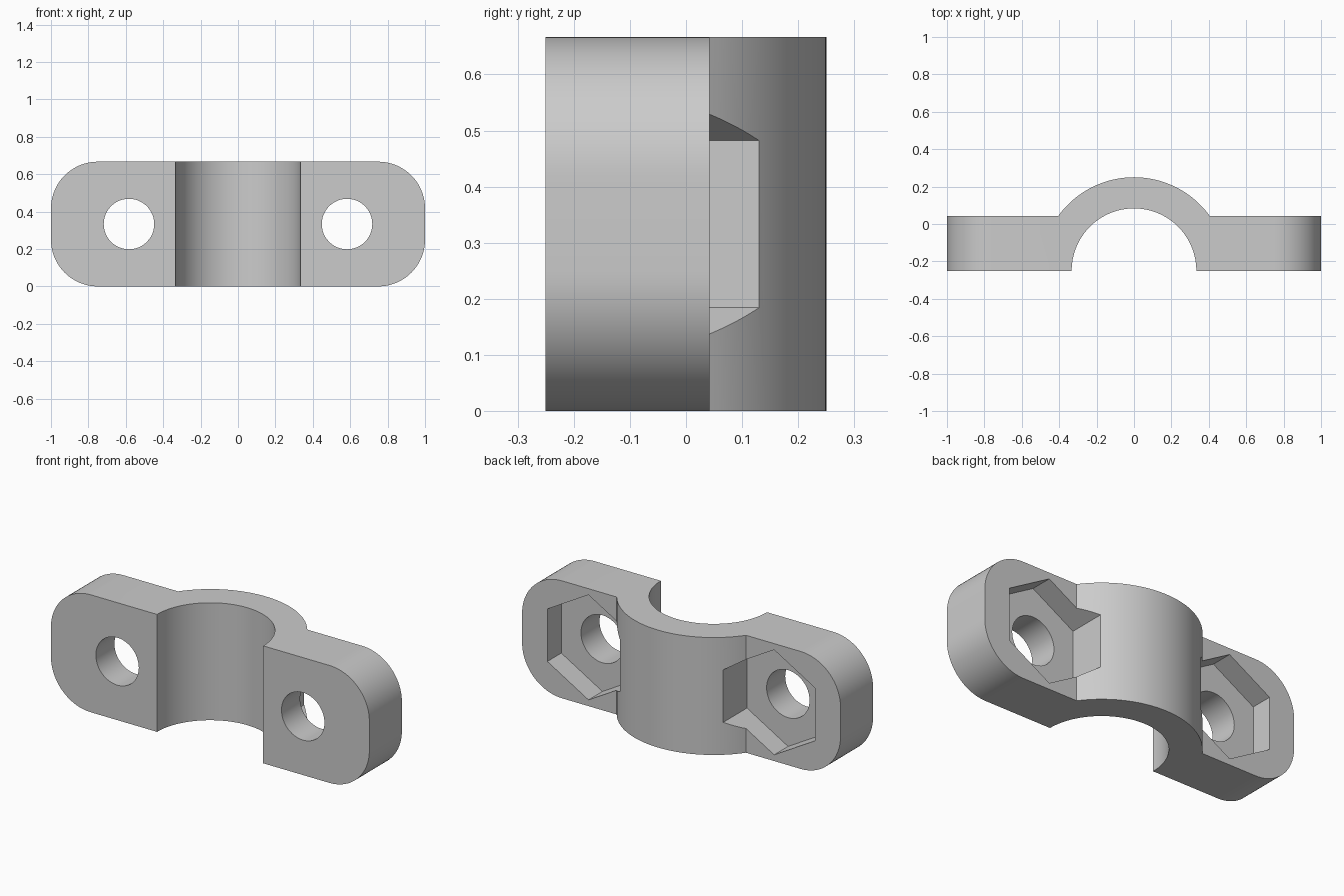
import bpy, bmesh
from math import sin, cos, pi, asin, sqrt
from mathutils import Vector

cube = bpy.data.objects.get("Cube")
if cube:
    bpy.data.objects.remove(cube, do_unlink=True)

HEIGHT = 2 / 3
BACK, FRONT = 0.042, -0.25      # ear faces along y
OUTER, INNER = 0.5, 1 / 3       # saddle radii, centred on the front plane
BOLT_X, MID_Z = 0.583, HEIGHT / 2
CORNER = 0.25

grey = bpy.data.materials.new("Grey plastic")
grey.use_nodes = True
colour = (0.6, 0.6, 0.6, 1)
grey.diffuse_color = colour
grey.node_tree.nodes["Principled BSDF"].inputs["Base Color"].default_value = colour


def arc(cx, cy, r, a0, a1, n):
    return [(cx + r * cos(a0 + (a1 - a0) * i / n),
             cy + r * sin(a0 + (a1 - a0) * i / n)) for i in range(n + 1)]


def prism(name, points, sweep):
    """Extrude a closed 3D outline along a vector."""
    bm = bmesh.new()
    face = bm.faces.new([bm.verts.new(p) for p in points])
    top = bmesh.ops.extrude_face_region(bm, geom=[face])["geom"]
    bmesh.ops.translate(bm, vec=Vector(sweep),
                        verts=[v for v in top if isinstance(v, bmesh.types.BMVert)])
    bmesh.ops.recalc_face_normals(bm, faces=bm.faces[:])
    mesh = bpy.data.meshes.new(name)
    bm.to_mesh(mesh)
    bm.free()
    mesh.materials.append(grey)
    obj = bpy.data.objects.new(name, mesh)
    bpy.context.collection.objects.link(obj)
    return obj


def cut(target, tool, operation):
    mod = target.modifiers.new(tool.name, "BOOLEAN")
    mod.operation, mod.object, mod.solver = operation, tool, "EXACT"
    bpy.ops.object.modifier_apply(modifier=mod.name)
    bpy.data.objects.remove(tool, do_unlink=True)


# Clamp plan: two flat ears joined by a half-round saddle
rise = asin((BACK - FRONT) / OUTER)
plan = [(1, FRONT), (1, BACK)]
plan += arc(0, FRONT, OUTER, rise, pi - rise, 48)
plan += [(-1, BACK), (-1, FRONT)]
plan += arc(0, FRONT, INNER, pi, 0, 64)
clamp = prism("pipe_clamp", [(x, y, 0) for x, y in plan], (0, 0, HEIGHT))
bpy.context.view_layer.objects.active = clamp
clamp.select_set(True)

# Rounded ear ends
outline = []
for i, (sx, sz) in enumerate([(1, 1), (-1, 1), (-1, -1), (1, -1)]):
    outline += arc(sx * (1 - CORNER), MID_Z + sz * (MID_Z - CORNER), CORNER,
                   i * pi / 2, (i + 1) * pi / 2, 20)
cut(clamp, prism("ear_rounding", [(x, -1, z) for x, z in outline], (0, 2, 0)), "INTERSECT")

# Bolt holes and hexagonal nut pockets
for side in (-1, 1):
    hole = arc(side * BOLT_X, MID_Z, 0.135, 0, 2 * pi, 48)[:-1]
    cut(clamp, prism("bolt_hole", [(x, -1, z) for x, z in hole], (0, 2, 0)), "DIFFERENCE")
    nut = arc(side * BOLT_X, MID_Z, 0.298, pi / 6, pi / 6 + 2 * pi, 6)[:-1]
    cut(clamp, prism("nut_pocket", [(x, -0.083, z) for x, z in nut], (0, 1, 0)), "DIFFERENCE")

bpy.ops.object.shade_smooth_by_angle(angle=pi / 6)
